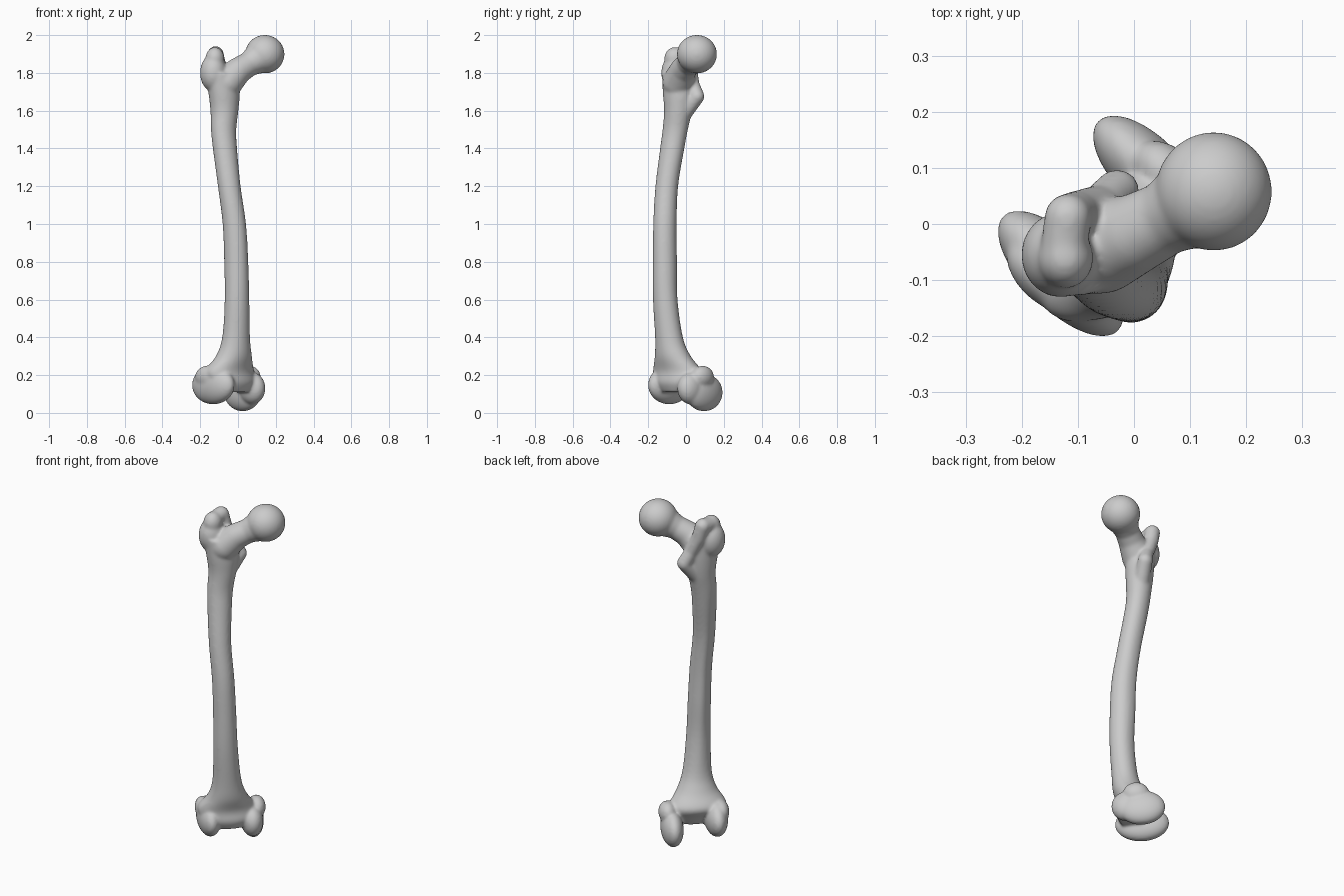
import bpy
import bmesh
from math import cos, sin, pi, radians
from mathutils import Vector, Matrix

cube = bpy.data.objects.get("Cube")
if cube:
    bpy.data.objects.remove(cube, do_unlink=True)

# The knee end is turned: medial and anterior axes lie diagonally
TURN = Matrix.Rotation(radians(45), 4, 'Z')
bm = bmesh.new()


def knee(medial, anterior, z):
    """Point given along the medial and anterior axes."""
    return TURN @ Vector((medial, -anterior, z))


def blob(center, radii, turn=Matrix.Identity(4)):
    """Ellipsoid, optionally turned."""
    m = Matrix.Translation(center) @ turn @ Matrix.Diagonal((*radii, 1))
    bmesh.ops.create_icosphere(bm, subdivisions=4, radius=1, matrix=m)


def limb(points, steps=10):
    """Tapering rounded rod through (x, y, z, radius) points."""
    for a, b in zip(points, points[1:]):
        for i in range(steps + 1):
            p = Vector(a).lerp(Vector(b), i / steps)
            blob(p[:3], (p[3],) * 3)


def spline(rows, steps=5):
    """Catmull-Rom interpolation of whole section rows."""
    rows = [Vector(r) for r in rows]
    out = []
    for i in range(len(rows) - 1):
        p0, p1 = rows[max(i - 1, 0)], rows[i]
        p2, p3 = rows[i + 1], rows[min(i + 2, len(rows) - 1)]
        for k in range(steps):
            t = k / steps
            out.append(0.5 * (2 * p1 + (p2 - p0) * t
                              + (2 * p0 - 5 * p1 + 4 * p2 - p3) * t * t
                              + (3 * p1 - p0 - 3 * p2 + p3) * t ** 3))
    return out + [rows[-1]]


def shaft(rows, sides=40):
    """Loft of level ovals with a raised ridge along the back."""
    rings = []
    for z, x, y, rm, ra in spline(rows):
        ridge = 0.13 * max(0, 1 - ((z - 0.95) / 0.6) ** 2)
        ring = []
        for i in range(sides):
            t = 2 * pi * i / sides
            k = 1 + ridge * max(0, sin(t)) ** 10
            offset = TURN @ Vector((rm * cos(t) * k, ra * sin(t) * k, 0))
            ring.append(bm.verts.new(Vector((x, y, z)) + offset))
        rings.append(ring)
    for a, b in zip(rings, rings[1:]):
        for i in range(sides):
            j = (i + 1) % sides
            bm.faces.new((a[i], a[j], b[j], b[i]))
    bm.faces.new(rings[0][::-1])
    bm.faces.new(rings[-1])


# Shaft: height, centre x, centre y, medial radius, front radius
shaft([
    (0.11, -0.02, -0.05, 0.10, 0.06),
    (0.16, -0.025, -0.05, 0.145, 0.085),
    (0.22, -0.045, -0.045, 0.155, 0.098),
    (0.30, -0.022, -0.07, 0.105, 0.085),
    (0.40, -0.01, -0.09, 0.077, 0.07),
    (0.60, -0.005, -0.11, 0.066, 0.064),
    (0.80, -0.009, -0.112, 0.062, 0.065),
    (1.00, -0.019, -0.112, 0.06, 0.063),
    (1.20, -0.046, -0.102, 0.06, 0.06),
    (1.40, -0.069, -0.073, 0.066, 0.062),
    (1.50, -0.076, -0.057, 0.07, 0.064),
    (1.60, -0.072, -0.042, 0.076, 0.072),
    (1.70, -0.074, -0.04, 0.088, 0.078),
    (1.80, -0.088, -0.045, 0.09, 0.075),
])

# Knee condyles and the bumps above them
blob(knee(-0.155, -0.03, 0.147), (0.064, 0.146, 0.102), TURN)
blob(knee(0.085, -0.05, 0.108), (0.06, 0.126, 0.1), TURN)
blob(knee(0.07, 0.035, 0.13), (0.06, 0.08, 0.085), TURN)
blob(knee(0.105, -0.02, 0.19), (0.048, 0.07, 0.06), TURN)
blob(knee(-0.18, -0.05, 0.19), (0.045, 0.08, 0.06), TURN)

# Ball head and neck
blob((0.142, 0.058, 1.899), (0.104, 0.106, 0.102))
limb([(-0.06, -0.04, 1.75, 0.085), (0.0, -0.018, 1.81, 0.071),
      (0.06, 0.012, 1.848, 0.065), (0.12, 0.045, 1.885, 0.085)])

# Greater trochanter, crest and lesser trochanter
blob((-0.13, -0.055, 1.80), (0.071, 0.076, 0.10))
blob((-0.122, -0.06, 1.875), (0.05, 0.055, 0.062))
limb([(-0.125, -0.05, 1.89, 0.042), (-0.118, 0.012, 1.90, 0.042),
      (-0.10, 0.02, 1.83, 0.04), (-0.06, 0.035, 1.74, 0.036),
      (-0.03, 0.058, 1.675, 0.04)])
limb([(-0.03, 0.058, 1.675, 0.04), (-0.06, -0.01, 1.59, 0.045)])

bmesh.ops.recalc_face_normals(bm, faces=bm.faces)
mesh = bpy.data.meshes.new("thigh_bone")
bm.to_mesh(mesh)
bm.free()
bone = bpy.data.objects.new("thigh_bone", mesh)
bpy.context.collection.objects.link(bone)

# Fuse the parts into one soft skin
fuse = bone.modifiers.new("fuse", 'REMESH')
fuse.mode = 'VOXEL'
fuse.voxel_size = 0.007
fuse.use_smooth_shade = True
soften = bone.modifiers.new("soften", 'SMOOTH')
soften.factor = 0.5
soften.iterations = 14

# Bone colour
grey = bpy.data.materials.new("bone_grey")
grey.use_nodes = True
colour = (0.6, 0.6, 0.6, 1)
grey.diffuse_color = colour
grey.node_tree.nodes["Principled BSDF"].inputs["Base Color"].default_value = colour
mesh.materials.append(grey)
